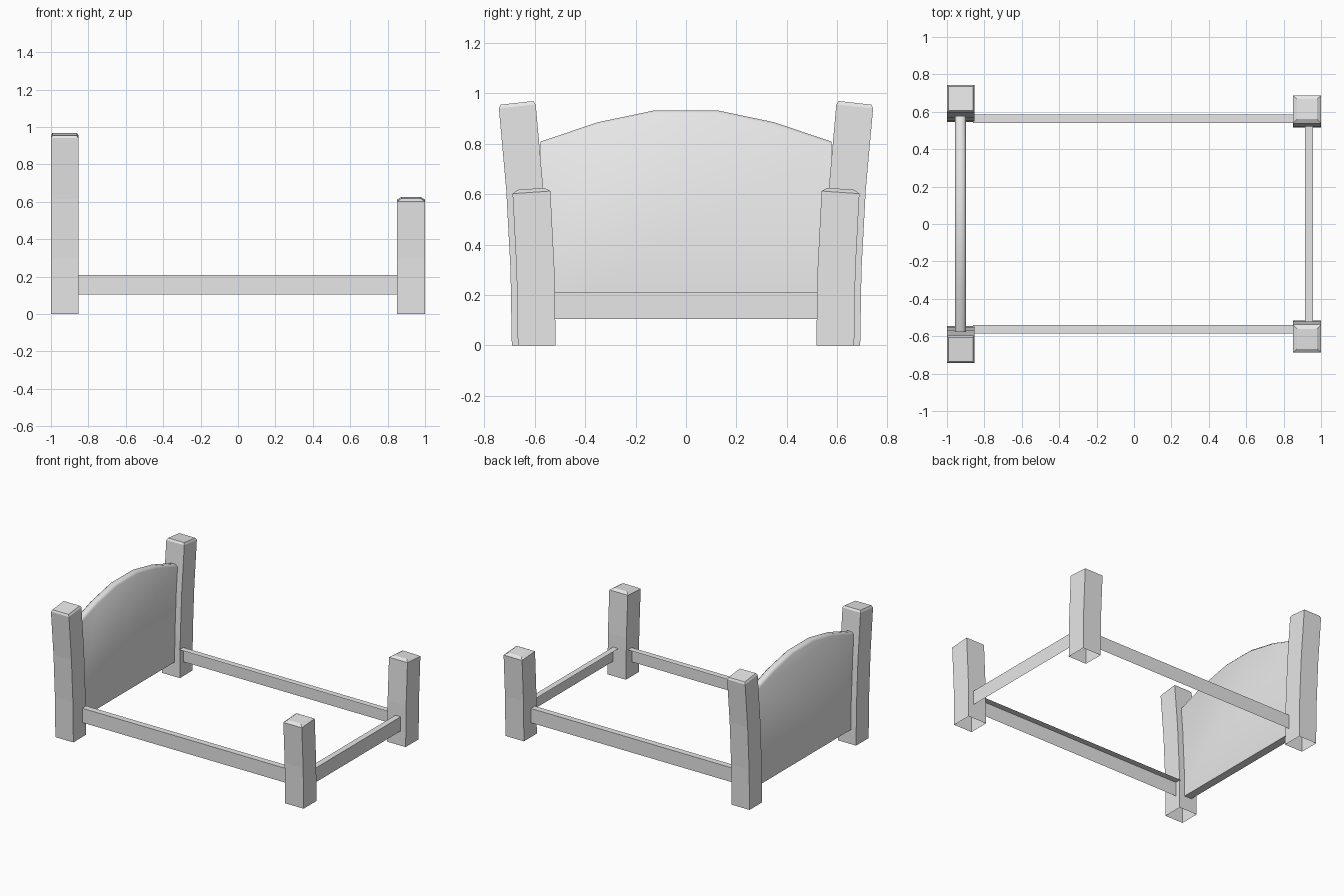
import bpy
import bmesh
from mathutils import Vector

cube = bpy.data.objects.get("Cube")
if cube:
    bpy.data.objects.remove(cube, do_unlink=True)

grey = bpy.data.materials.new("light_grey")
grey.use_nodes = True
grey.diffuse_color = (0.8, 0.8, 0.8, 1)
grey.node_tree.nodes["Principled BSDF"].inputs["Base Color"].default_value = (0.8, 0.8, 0.8, 1)


def add_object(name, bm, mirror=False):
    """Turn a bmesh into a grey object, optionally mirrored front to back."""
    mesh = bpy.data.meshes.new(name)
    bm.to_mesh(mesh)
    bm.free()
    mesh.materials.append(grey)
    obj = bpy.data.objects.new(name, mesh)
    bpy.context.collection.objects.link(obj)
    if mirror:
        mod = obj.modifiers.new("front_to_back", 'MIRROR')
        mod.use_axis = (False, True, False)
        mod.use_mirror_merge = False
    return obj


def posts(name, x, y, width, levels, inset, cap):
    """Square posts, open underneath, bowing outward, with a chamfered cap."""
    bend = 0.057
    sections = [(z, width / 2) for z in levels]
    sections.append((levels[-1] + cap, width / 2 - inset))
    bm = bmesh.new()
    rings = []
    for z, h in sections:
        slope = 2 * bend * z
        rings.append([bm.verts.new((x + i * h, y + bend * z * z + j * h, z - j * h * slope))
                      for i, j in ((-1, -1), (1, -1), (1, 1), (-1, 1))])
    for low, high in zip(rings, rings[1:]):
        for k in range(4):
            n = (k + 1) % 4
            bm.faces.new((low[k], low[n], high[n], high[k]))
    bm.faces.new(rings[-1])
    return add_object(name, bm, mirror=True)


def rail(name, start, end, inward, mirror=False):
    """Angle-section rail: an outer side and a top, given along its outer line."""
    bottom, top = 0.105, 0.21
    inward = Vector(inward)
    steps = [Vector((0, 0, bottom)), Vector((0, 0, top)), inward + Vector((0, 0, top))]
    bm = bmesh.new()
    a = [bm.verts.new(Vector(start) + s) for s in steps]
    b = [bm.verts.new(Vector(end) + s) for s in steps]
    for k in range(2):
        bm.faces.new((a[k], b[k], b[k + 1], a[k + 1]))
    return add_object(name, bm, mirror)


# Posts
posts("head_posts", -0.927, 0.618, 0.146, (0, 0.3, 0.62, 0.948), 0.008, 0.014)
posts("foot_posts", 0.925, 0.592, 0.15, (0, 0.3, 0.607), 0.022, 0.014)

# Rails
rail("side_rails", (0.86, 0.585, 0), (-0.86, 0.585, 0), (0, -0.045, 0), mirror=True)
rail("foot_rail", (0.957, -0.53, 0), (0.957, 0.53, 0), (-0.043, 0, 0))

# Arched headboard with a softened top edge
half = [(0.578, 0.105), (0.578, 0.808), (0.35, 0.885), (0.125, 0.932)]
outline = half + [(-y, z) for y, z in reversed(half)]
bm = bmesh.new()
back = bm.faces.new([bm.verts.new((-0.957, y, z)) for y, z in outline])
grown = bmesh.ops.extrude_face_region(bm, geom=[back], use_keep_orig=True)
bmesh.ops.translate(bm, vec=(0.059, 0, 0),
                    verts=[v for v in grown["geom"] if isinstance(v, bmesh.types.BMVert)])
bmesh.ops.recalc_face_normals(bm, faces=bm.faces)
arch = [e for e in bm.edges
        if all(v.co.z > 0.5 for v in e.verts)
        and abs(e.verts[0].co.x - e.verts[1].co.x) < 0.001]
bmesh.ops.bevel(bm, geom=arch, offset=0.014, segments=1, affect='EDGES')
headboard = add_object("headboard", bm)
bpy.context.view_layer.objects.active = headboard
headboard.select_set(True)
bpy.ops.object.shade_smooth_by_angle(angle=1.0)
